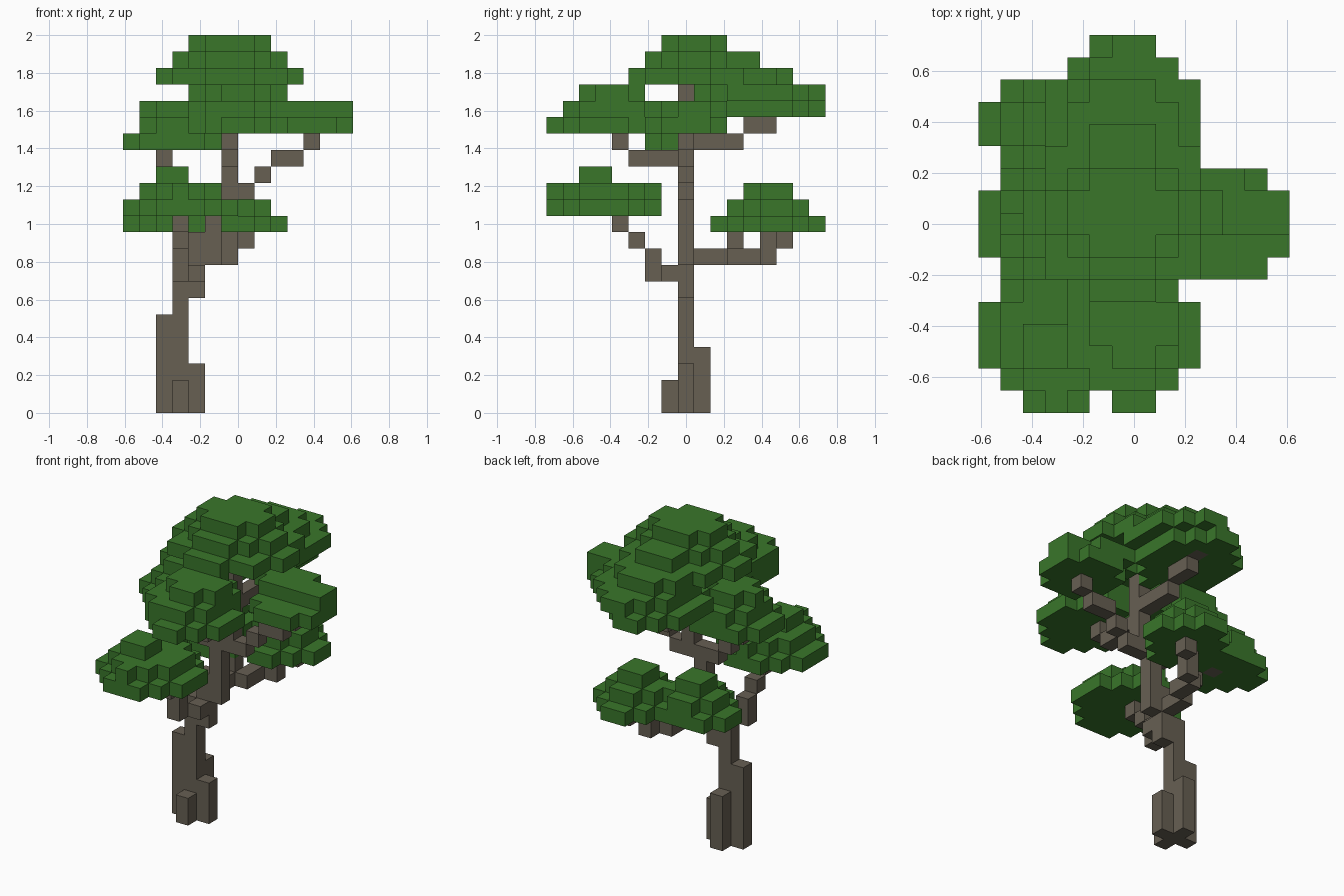
import bpy
import bmesh
from mathutils import Vector

if "Cube" in bpy.data.objects:
    bpy.data.objects.remove(bpy.data.objects["Cube"])

GRID = Vector((14, 17, 23))           # size of the block grid
CELL = 2 / GRID.z
ORIGIN = Vector((GRID.x, GRID.y, 0)) * -CELL / 2


def make_material(name, color):
    mat = bpy.data.materials.new(name)
    mat.use_nodes = True
    mat.diffuse_color = color
    mat.node_tree.nodes["Principled BSDF"].inputs["Base Color"].default_value = color
    return mat


bark = make_material("bark brown", (0.135, 0.115, 0.086, 1))
leaf = make_material("leaf green", (0.041, 0.182, 0.023, 1))


def path(*points):
    """Blocks along a polyline."""
    cells = set(points[:1])
    for a, b in zip(points, points[1:]):
        a, b = Vector(a), Vector(b)
        steps = int(max(abs(c) for c in b - a))
        for s in range(1, steps + 1):
            cells.add(tuple(round(c) for c in a.lerp(b, s / steps)))
    return cells


def canopy(base, *layers):
    """Stacked rounded layers; each is x first, x last, y first, y last."""
    cells = set()
    for level, (x0, x1, y0, y1) in enumerate(layers, base):
        rx, ry = (x1 - x0 + 1) / 2, (y1 - y0 + 1) / 2
        for x in range(x0, x1 + 1):
            for y in range(y0, y1 + 1):
                dx, dy = x - (x0 + x1) / 2, y - (y0 + y1) / 2
                if (dx / rx) ** 2 + (dy / ry) ** 2 < 0.893:
                    cells.add((x, y, level))
    return cells


wood = {
    "trunk": path((3, 8, 0), (3, 8, 8)) | path((4, 8, 7), (4, 8, 10))
    | path((5, 8, 9), (5, 8, 13)) | path((6, 8, 13), (6, 8, 19)),
    "root_flare": path((2, 8, 0), (2, 8, 5)) | path((4, 8, 0), (4, 8, 2))
    | path((3, 9, 0), (3, 9, 3)) | path((3, 7, 0), (3, 7, 1)),
    "lower_front_branch": path((4, 7, 8), (3, 6, 8), (3, 6, 9), (3, 4, 11)),
    "lower_back_branch": path((4, 9, 9), (4, 10, 9), (5, 11, 9), (5, 12, 9), (6, 13, 9),
                              (6, 13, 10), (7, 14, 10)),
    "lower_back_twig": path((4, 11, 10), (3, 12, 11)),
    "right_branch": path((5, 8, 12), (2, 8, 15)),
    "left_branch": path((7, 8, 13), (9, 8, 15), (10, 8, 15), (11, 8, 16)),
    "upper_front_branch": path((6, 7, 15), (6, 5, 15), (6, 4, 16)),
    "upper_back_branch": path((6, 9, 16), (6, 11, 16), (6, 12, 17), (6, 13, 17),
                              (6, 14, 18)),
}

foliage = {
    "crown_canopy": canopy(20, (2, 10, 5, 12), (3, 9, 6, 11), (4, 8, 7, 10)),
    "upper_back_canopy": canopy(18, (3, 8, 9, 16), (4, 9, 9, 16), (4, 8, 10, 14),
                                (5, 7, 11, 12)),
    "upper_front_canopy": canopy(17, (4, 9, 0, 6), (4, 8, 1, 6), (5, 8, 2, 5)),
    "right_canopy": canopy(16, (0, 5, 6, 10), (1, 5, 6, 10), (1, 4, 7, 9)),
    "left_canopy": canopy(17, (9, 13, 6, 10), (8, 12, 8, 10))
    | path((12, 8, 18), (13, 8, 18), (13, 9, 18)),
    "lower_front_canopy": canopy(12, (0, 6, 0, 6), (1, 5, 0, 6), (2, 3, 2, 3)),
    "lower_back_right_canopy": canopy(11, (0, 5, 11, 14), (1, 4, 11, 14), (2, 3, 12, 13))
    | path((2, 10, 11), (3, 10, 11)),
    "lower_back_left_canopy": canopy(11, (4, 9, 11, 16), (5, 8, 12, 15), (6, 7, 13, 14)),
}

everything = set().union(*wood.values(), *foliage.values())
taken = set()
AXES = [Vector(a) for a in ((1, 0, 0), (0, 1, 0), (0, 0, 1))]


def build(name, cells, mat):
    """One mesh made of the outward faces of a group of blocks."""
    bm = bmesh.new()
    for cell in sorted(cells - taken):
        middle = Vector(cell) + Vector((0.5, 0.5, 0.5))
        for n, axis in enumerate(AXES):
            u, v = AXES[(n + 1) % 3] / 2, AXES[(n + 2) % 3] / 2
            for side in (1, -1):
                out = axis * side
                if tuple(int(c) for c in Vector(cell) + out) in everything:
                    continue
                c = middle + out / 2
                corners = [c - u - v, c + u - v, c + u + v, c - u + v][::side]
                bm.faces.new([bm.verts.new(ORIGIN + p * CELL) for p in corners])
    taken.update(cells)
    bmesh.ops.remove_doubles(bm, verts=bm.verts[:], dist=CELL / 100)
    mesh = bpy.data.meshes.new(name)
    bm.to_mesh(mesh)
    bm.free()
    mesh.materials.append(mat)
    bpy.context.collection.objects.link(bpy.data.objects.new(name, mesh))


# Wood first, so it keeps its blocks where leaves overlap it
for parts, mat in ((wood, bark), (foliage, leaf)):
    for name, cells in parts.items():
        build(name, cells, mat)
